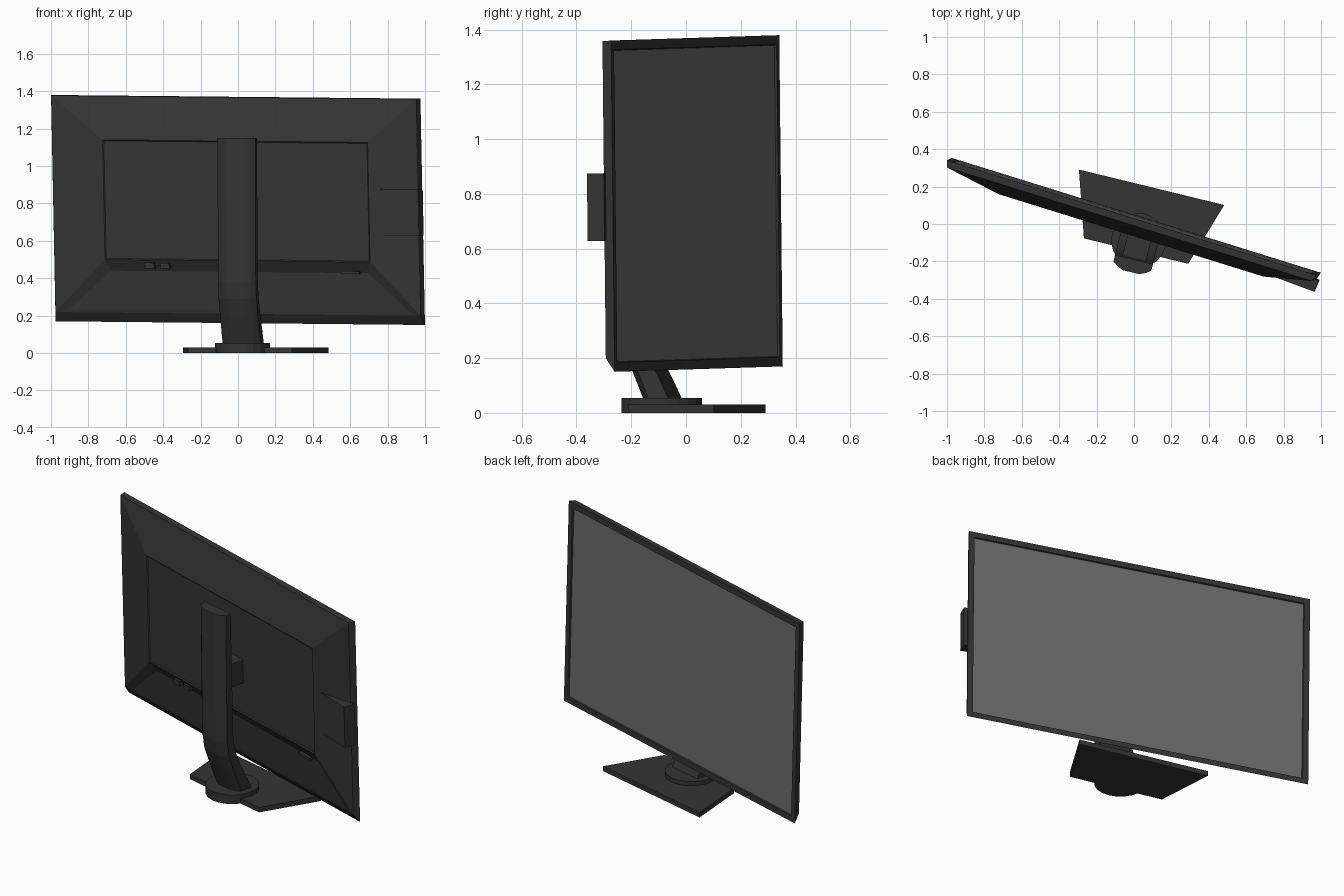
import bpy, bmesh, math
from mathutils import Matrix, Vector

if "Cube" in bpy.data.objects:
    bpy.data.objects.remove(bpy.data.objects["Cube"])


def frame(u, n, up, origin):
    """Matrix whose axes are width, depth (towards the screen) and height."""
    m = Matrix((u, n, up)).transposed().to_4x4()
    m.translation = Vector(origin)
    return m


# The panel is swivelled and slightly skewed; the stand is swivelled a bit less
PANEL = frame((.955, -.297, -.0095), (.297, .955, .016), (-.02, -.0105, 1), (0, .04, .765))
STAND = Matrix.Rotation(math.radians(-13.7), 4, 'Z') @ Matrix.Translation((.045, 0, 0))


def material(name, v):
    m = bpy.data.materials.new(name)
    m.diffuse_color = (v, v, v, 1)
    m.use_nodes = True
    m.node_tree.nodes["Principled BSDF"].inputs["Base Color"].default_value = m.diffuse_color
    return m


DARK = material("dark_plastic", .035)
GLASS = material("screen_grey", .15)


def finish(name, bm, matrix, mats=(DARK,)):
    bmesh.ops.recalc_face_normals(bm, faces=bm.faces)
    me = bpy.data.meshes.new(name)
    bm.to_mesh(me)
    bm.free()
    me.transform(matrix)
    for m in mats:
        me.materials.append(m)
    ob = bpy.data.objects.new(name, me)
    bpy.context.collection.objects.link(ob)
    return ob


def loft(name, rings, matrix):
    """Skin a list of equal-length closed rings and cap both ends."""
    bm = bmesh.new()
    vs = [[bm.verts.new(p) for p in r] for r in rings]
    n = len(rings[0])
    for a, b in zip(vs, vs[1:]):
        for i in range(n):
            j = (i + 1) % n
            bm.faces.new((a[i], a[j], b[j], b[i]))
    bm.faces.new(vs[0])
    bm.faces.new(vs[-1])
    return finish(name, bm, matrix)


def prism(name, outline, z0, z1, matrix):
    return loft(name, [[(x, y, z) for x, y in outline] for z in (z0, z1)], matrix)


def box(name, u, d, v, matrix):
    return prism(name, [(u[0], d[0]), (u[1], d[0]), (u[1], d[1]), (u[0], d[1])], *v, matrix)


# Monitor housing: corners run top-left, top-right, bottom-right, bottom-left
bm = bmesh.new()


def rect(l, r, t, b, d):
    return [bm.verts.new(p) for p in ((l, d, t), (r, d, t), (r, d, b), (l, d, b))]


F = rect(-1.034, 1.034, .605, -.605, 0)
R = rect(-1.022, 1.022, .603, -.555, -.037)
P = rect(-.721, .763, .37, -.27, -.095)
Q = rect(-.70, .742, -.33, -.54, -.06)
Q[2].co = (.965, -.04, -.54)
Q[3].co = (-.945, -.04, -.54)
new = bm.faces.new
for i in range(4):
    j = (i + 1) % 4
    new((F[i], F[j], R[j], R[i]))
    if i != 2:
        new((R[i], R[j], P[j], P[i]))
front, plate = new(F), new(P)
new((P[3], P[2], Q[1], Q[0]))          # ledge under the back plate
new(Q)                                 # recessed lower back
new((R[3], P[3], Q[0], Q[3]))          # recess side walls
new((R[2], P[2], Q[1], Q[2]))
new((R[3], Q[3], Q[2], R[2]))
bmesh.ops.recalc_face_normals(bm, faces=bm.faces)
# Bezel and sunken screen, then the fine groove round the back plate
bmesh.ops.inset_individual(bm, faces=[front], thickness=.048)
bmesh.ops.inset_individual(bm, faces=[front], thickness=.004, depth=-.008)
front.material_index = 1
bmesh.ops.inset_individual(bm, faces=[plate], thickness=.008, depth=-.005)
finish("monitor_housing", bm, PANEL, (DARK, GLASS))

# Wedge-shaped module on the side edge
prism("side_module", [(.82, -.03), (.82, -.084), (1.04, -.096), (1.046, -.03)],
      -.126, .12, PANEL)

# Small fittings in the ledge
for name, u in (("port_a", -.47), ("port_b", -.385)):
    box(name, (u - .025, u + .025), (-.1, -.06), (-.315, -.285), PANEL)
box("power_socket", (.6, .7), (-.085, -.055), (-.335, -.32), PANEL)

# Curved stand column: z, depth of the rear face, side thickness
rings = []
for z, n, t in ((.05, -.14, .075), (.12, -.168, .07), (.2, -.2, .06), (.29, -.232, .052),
                (.38, -.246, .045), (1.15, -.256, .035)):
    half = [(.104, .036 + t), (.104, .036), (.08, .017), (.046, .002)]
    section = half + [(-x, y) for x, y in reversed(half)]
    rings.append([(x, n + y, z) for x, y in section])
loft("stand_column", rings, STAND)

# Mount joining column and panel
box("panel_mount", (-.065, .065), (-.2, -.03), (.68, .82), STAND)

# Turntable disc and trapezoid foot
bm = bmesh.new()
bmesh.ops.create_cone(bm, cap_ends=True, segments=20, radius1=.147, radius2=.147, depth=.055)
finish("turntable_disc", bm, STAND @ Matrix.Translation((0, -.08, .0275)))
prism("foot_plate", [(-.4, .213), (.4, .213), (.287, -.138), (-.287, -.138)], 0, .03, STAND)
